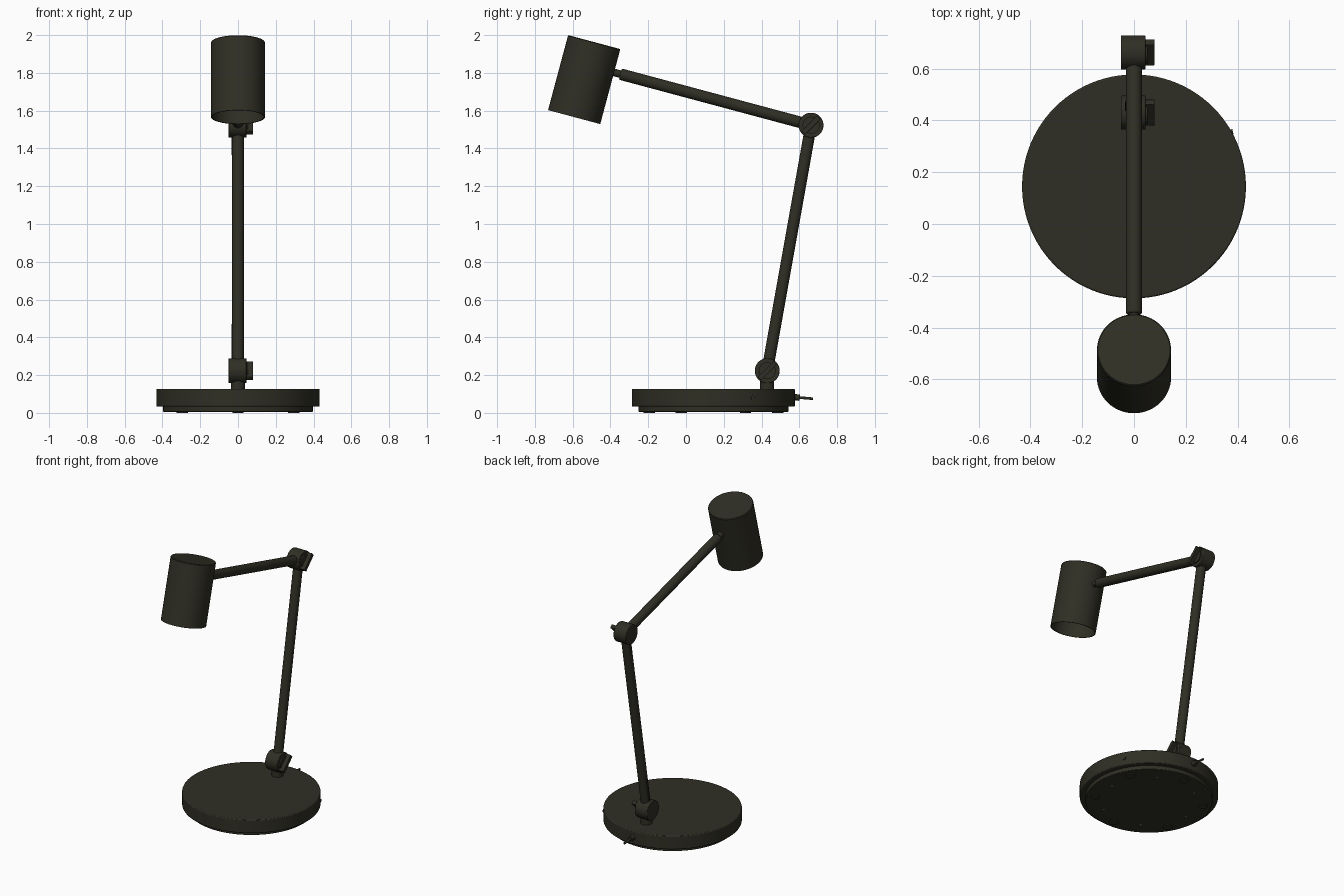
import bpy, bmesh, math
from mathutils import Vector, Matrix

if "Cube" in bpy.data.objects:
    bpy.data.objects.remove(bpy.data.objects["Cube"])


def material(name, rgb):
    m = bpy.data.materials.new(name)
    m.diffuse_color = (*rgb, 1)
    m.use_nodes = True
    m.node_tree.nodes["Principled BSDF"].inputs["Base Color"].default_value = m.diffuse_color
    return m


BLACK = material("olive black", (0.029, 0.028, 0.018))
STEEL = material("screw grey", (0.25, 0.25, 0.24))


def finish(ob, mat=BLACK, bevel=0.0):
    ob.data.materials.append(mat)
    if bevel:
        b = ob.modifiers.new("bevel", 'BEVEL')
        b.width, b.segments, b.limit_method = bevel, 2, 'ANGLE'
        b.angle_limit = math.radians(50)
    bpy.ops.object.select_all(action='DESELECT')
    ob.select_set(True)
    bpy.context.view_layer.objects.active = ob
    bpy.ops.object.shade_smooth_by_angle(angle=math.radians(35))
    return ob


def lathe(name, profile, origin, axis, sides=48, mat=BLACK, bevel=0.0):
    """Spin (radius, height) points around an axis starting at origin."""
    rot = Vector((0, 0, 1)).rotation_difference(Vector(axis)).to_matrix().to_4x4()
    bm = bmesh.new()
    verts = [bm.verts.new((r, 0, h)) for r, h in profile]
    edges = [bm.edges.new(p) for p in zip(verts, verts[1:])]
    bmesh.ops.spin(bm, geom=verts + edges, cent=(0, 0, 0), axis=(0, 0, 1),
                   angle=math.tau, steps=sides)
    bmesh.ops.remove_doubles(bm, verts=bm.verts, dist=1e-5)
    bmesh.ops.recalc_face_normals(bm, faces=bm.faces)
    bm.transform(Matrix.Translation(origin) @ rot)
    me = bpy.data.meshes.new(name)
    bm.to_mesh(me)
    bm.free()
    ob = bpy.data.objects.new(name, me)
    bpy.context.collection.objects.link(ob)
    return finish(ob, mat, bevel)


def rod(name, a, b, r, sides=32, mat=BLACK, bevel=0.0):
    a, b = Vector(a), Vector(b)
    n = (b - a).length
    return lathe(name, [(0, 0), (r, 0), (r, n), (0, n)], a, (b - a).normalized(),
                 sides, mat, bevel)


def box(name, loc, size, rot_x, bevel):
    bpy.ops.mesh.primitive_cube_add(size=1, location=loc)
    ob = bpy.context.object
    ob.name = name
    ob.scale = size
    bpy.ops.object.transform_apply(location=False, rotation=False, scale=True)
    ob.rotation_euler.x = rot_x
    return finish(ob, BLACK, bevel)


BASE_Y = 0.145
LOW = Vector((0, 0.43, 0.223))
HIGH = Vector((0, 0.662, 1.523))
T = math.radians(15)
ARM = Vector((0, -math.cos(T), math.sin(T)))     # upper arm direction
UP = Vector((0, math.sin(T), math.cos(T)))       # shade axis

# weighted base, recessed foot plate, pads and screws underneath
rod("base_disc", (0, BASE_Y, 0.033), (0, BASE_Y, 0.127), 0.432, 96, bevel=0.006)
rod("foot_plate", (0, BASE_Y, 0.006), (0, BASE_Y, 0.04), 0.397, 96, bevel=0.003)
for i in range(6):
    a = math.tau * (i + 0.5) / 6
    c, s = math.cos(a), math.sin(a)
    rod("foot_pad", (0.34 * c, BASE_Y + 0.34 * s, 0), (0.34 * c, BASE_Y + 0.34 * s, 0.01), 0.03, 24)
    a += math.pi / 6
    x, y = 0.3 * math.cos(a), BASE_Y + 0.3 * math.sin(a)
    rod("base_screw", (x, y, 0.004), (x, y, 0.01), 0.006, 12, STEEL)

# power cord with strain relief, and small side button
rod("strain_relief", (0, 0.56, 0.083), (0, 0.602, 0.081), 0.017, 20, bevel=0.003)
rod("power_cord", (0, 0.59, 0.082), (0, 0.672, 0.075), 0.007, 16)
rod("side_button", (0.36, 0.35, 0.08), (0.382, 0.356, 0.08), 0.011, 16)

# stem and the two hinge joints with wing knobs
rod("base_stem", (0, LOW.y, 0.12), (0, LOW.y, 0.2), 0.037)
for label, p in (("lower", LOW), ("upper", HIGH)):
    rod(label + "_joint", p + Vector((-0.05, 0, 0)), p + Vector((0.044, 0, 0)), 0.066, 48, bevel=0.003)
    rod(label + "_knob_collar", p + Vector((0.04, 0, 0)), p + Vector((0.053, 0, 0)), 0.045)
    box(label + "_wing_knob", p + Vector((0.06, 0, 0)), (0.04, 0.118, 0.026), math.radians(45), 0.003)

# lower and upper arms, short cable runs beside the joints
rod("lower_arm", LOW, HIGH, 0.0305)
rod("upper_arm", HIGH, HIGH + ARM * 1.045, 0.0305, bevel=0.006)
rod("shade_neck", HIGH + ARM * 1.03, HIGH + ARM * 1.1, 0.02)
side = Vector((-0.029, 0, 0))
for t0, t1 in ((0.03, 0.19), (0.88, 0.98)):
    rod("arm_cable", LOW.lerp(HIGH, t0) + side, LOW.lerp(HIGH, t1) + side, 0.006, 12)

# hollow lamp shade, open at the bottom
L, R = 0.411, 0.143
bottom = Vector((0, -0.539, 1.7645)) - UP * (L / 2)
lathe("lamp_shade", [(0, L), (R - 0.004, L), (R, L - 0.004), (R, 0), (R - 0.006, 0),
                     (R - 0.006, L - 0.012), (0, L - 0.012)], bottom, UP, 64)
